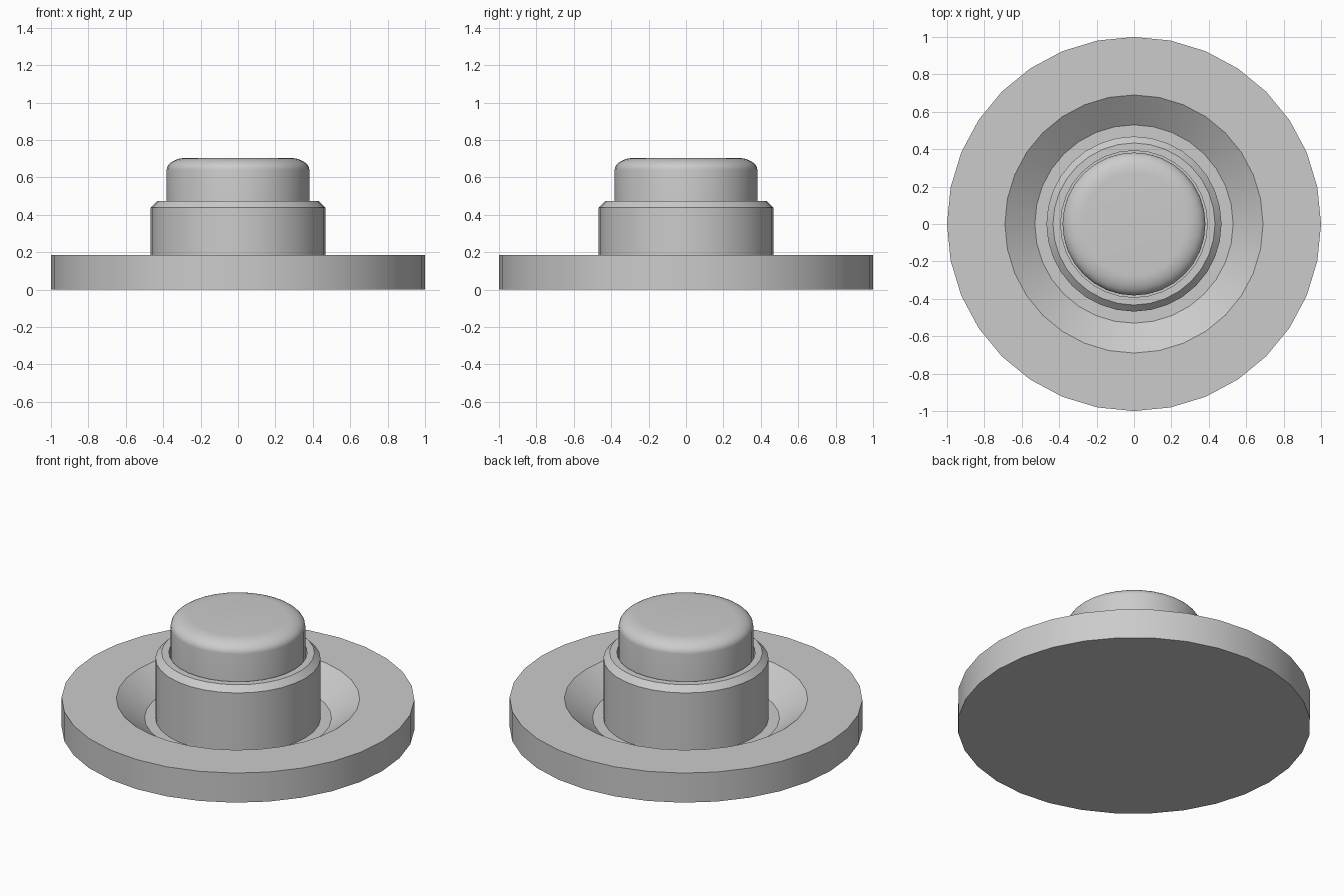
import bpy
import math

cube = bpy.data.objects.get("Cube")
if cube:
    bpy.data.objects.remove(cube, do_unlink=True)

SIDES = 32

grey = bpy.data.materials.new("light grey")
grey.use_nodes = True
colour = (0.6, 0.6, 0.6, 1)
grey.diffuse_color = colour
grey.node_tree.nodes["Principled BSDF"].inputs["Base Color"].default_value = colour


def lathe(name, profile):
    """Spin (radius, height) points, listed bottom to top, about z."""
    verts, rings, faces = [], [], []
    for r, z in profile:
        start = len(verts)
        for i in range(SIDES):
            a = math.tau * i / SIDES
            verts.append((r * math.cos(a), r * math.sin(a), z))
        rings.append(range(start, start + SIDES))
    for low, high in zip(rings, rings[1:]):
        for i in range(SIDES):
            j = (i + 1) % SIDES
            faces.append((low[i], low[j], high[j], high[i]))
    faces.append(tuple(reversed(rings[0])))
    faces.append(tuple(rings[-1]))
    mesh = bpy.data.meshes.new(name)
    mesh.from_pydata(verts, [], faces)
    mesh.materials.append(grey)
    obj = bpy.data.objects.new(name, mesh)
    bpy.context.collection.objects.link(obj)
    bpy.ops.object.select_all(action="DESELECT")
    obj.select_set(True)
    bpy.context.view_layer.objects.active = obj
    bpy.ops.object.shade_smooth_by_angle(angle=math.radians(30))
    return obj


# Round base with a sloped dish sunk into its top
lathe("base_plate", [(1, 0), (1, 0.185), (0.69, 0.185), (0.53, 0.065)])

# Chamfered collar with a narrow well for the button
lathe("collar", [(0.468, 0.065), (0.468, 0.438), (0.433, 0.473),
                 (0.392, 0.473), (0.392, 0.3)])

# Push button with a rounded top edge
EDGE_W, EDGE_H, STEPS = 0.11, 0.065, 8
button = [(0.382, 0.3)]
for k in range(STEPS + 1):
    t = math.pi / 2 * k / STEPS
    button.append((0.382 - EDGE_W * (1 - math.cos(t)),
                   0.64 + EDGE_H * math.sin(t)))
lathe("button", button)
